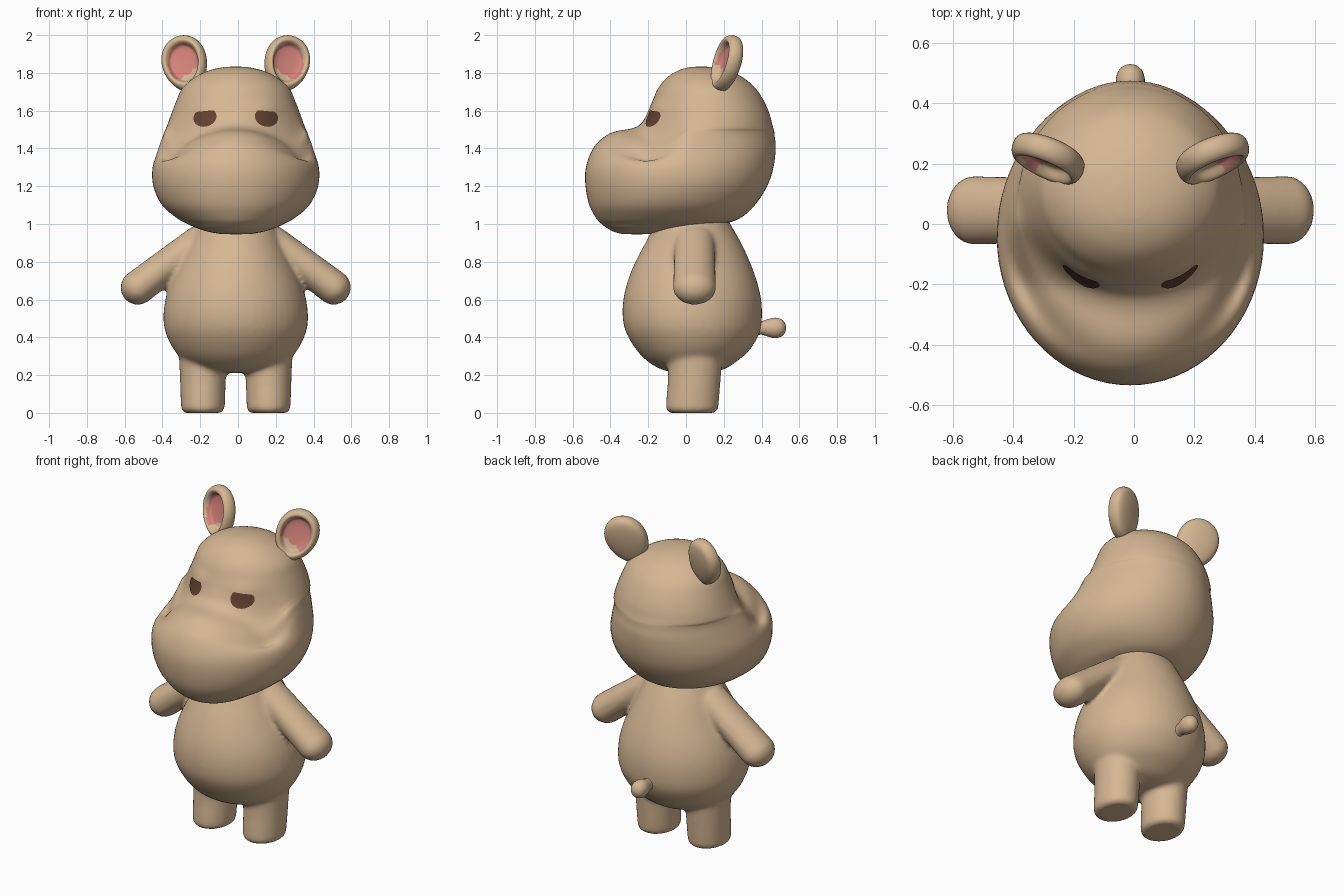
import bpy, bmesh, math
from mathutils import Vector, Matrix
from mathutils.bvhtree import BVHTree

if "Cube" in bpy.data.objects:
    bpy.data.objects.remove(bpy.data.objects["Cube"], do_unlink=True)

CENTRE_X = -0.012
SIDES = {"left": 1, "right": -1}


def material(name, colour):
    mat = bpy.data.materials.new(name)
    mat.use_nodes = True
    mat.diffuse_color = (*colour, 1)
    bsdf = mat.node_tree.nodes["Principled BSDF"]
    bsdf.inputs["Base Color"].default_value = (*colour, 1)
    bsdf.inputs["Roughness"].default_value = 0.8
    return mat


TAN = material("tan skin", (0.67, 0.475, 0.295))
PINK = material("pink inner ear", (0.67, 0.23, 0.2))
BROWN = material("dark brown eye", (0.125, 0.055, 0.03))


def finish(bm, name, *mats):
    mesh = bpy.data.meshes.new(name)
    for face in bm.faces:
        face.smooth = True
    bm.to_mesh(mesh)
    bm.free()
    obj = bpy.data.objects.new(name, mesh)
    for mat in mats:
        mesh.materials.append(mat)
    bpy.context.collection.objects.link(obj)
    return obj


def refine(rows, steps):
    """Smooth the rows of a profile with a Catmull-Rom spline."""
    pts = [rows[0], *rows, rows[-1]]
    out = []
    for a, b, c, d in zip(pts, pts[1:], pts[2:], pts[3:]):
        for i in range(steps):
            t = i / steps
            out.append([q + 0.5 * t * (r - p + t * (2*p - 5*q + 4*r - s + t * (3*(q - r) + s - p)))
                        for p, q, r, s in zip(a, b, c, d)])
    return out + [list(rows[-1])]


def skin_rings(bm, rings, start, end):
    """Join closed rings of points, with a pole at each end."""
    loops = [[bm.verts.new(p) for p in ring] for ring in rings]
    n = len(loops[0])
    first, last = bm.verts.new(start), bm.verts.new(end)
    faces = []
    for i in range(n):
        j = (i + 1) % n
        faces.append(bm.faces.new((first, loops[0][j], loops[0][i])))
        faces.append(bm.faces.new((last, loops[-1][i], loops[-1][j])))
        for a, b in zip(loops, loops[1:]):
            faces.append(bm.faces.new((a[i], a[j], b[j], b[i])))
    bmesh.ops.recalc_face_normals(bm, faces=faces)


def loft(bm, rows, x=CENTRE_X, bottom=0.0, top=0.0, n=48, steps=3):
    """Stack ovals given as (height, half width, front y, back y)."""
    rings = []
    rows = refine(rows, steps)
    for z, w, front, back in rows:
        mid, depth = (front + back) / 2, (back - front) / 2
        angles = [math.tau * i / n for i in range(n)]
        rings.append([(x + w * math.cos(a), mid + depth * math.sin(a), z) for a in angles])
    pole = lambda r, lift: (x, (r[2] + r[3]) / 2, r[0] + lift)
    skin_rings(bm, rings, pole(rows[0], -bottom), pole(rows[-1], top))


def capsule(bm, start, end, r_start, r_end, depth):
    """Round-ended limb in the xz plane, depth is its radius along y."""
    start, end = Vector(start), Vector(end)
    axis = (end - start).normalized()
    side = Vector((0, 1, 0))
    across = side.cross(axis)
    ball = bmesh.ops.create_uvsphere(bm, u_segments=32, v_segments=17, radius=1)
    for v in ball["verts"]:
        base, r = (end, r_end) if v.co.z > 0 else (start, r_start)
        p = v.co.copy()
        v.co = base + across * p.x * r + side * p.y * depth * r / r_end + axis * p.z * r


# Torso, legs and arms fused into one soft skin
torso_rows = [
    (0.212, 0.08, -0.06, 0.12), (0.23, 0.18, -0.13, 0.2), (0.27, 0.265, -0.2, 0.265),
    (0.33, 0.325, -0.26, 0.335), (0.42, 0.37, -0.315, 0.388), (0.5, 0.383, -0.335, 0.402),
    (0.6, 0.373, -0.332, 0.398), (0.7, 0.342, -0.308, 0.375), (0.8, 0.295, -0.268, 0.338),
    (0.9, 0.25, -0.215, 0.292), (1.0, 0.21, -0.165, 0.235), (1.06, 0.18, -0.13, 0.2)]
leg_rows = [
    (0, 0.095, -0.085, 0.15), (0.012, 0.11, -0.1, 0.165), (0.035, 0.116, -0.107, 0.172),
    (0.2, 0.122, -0.095, 0.185), (0.4, 0.13, -0.1, 0.2)]
bm = bmesh.new()
loft(bm, torso_rows)
for s in SIDES.values():
    loft(bm, leg_rows, x=CENTRE_X + s * 0.174)
    capsule(bm, (CENTRE_X + s * 0.2, 0.045, 0.905), (CENTRE_X + s * 0.518, 0.045, 0.664),
            0.085, 0.092, 0.115)
body = finish(bm, "body_with_arms_and_legs", TAN)
remesh = body.modifiers.new("fuse", "REMESH")
remesh.mode = "VOXEL"
remesh.voxel_size = 0.014
remesh.use_smooth_shade = True
soften = body.modifiers.new("soften", "SMOOTH")
soften.factor = 0.5
soften.iterations = 7

# Head with a broad muzzle
head_rows = [
    (0.947, 0.08, -0.34, -0.18), (0.96, 0.15, -0.385, -0.1), (0.98, 0.21, -0.42, 0.03),
    (1.0, 0.255, -0.447, 0.19), (1.03, 0.31, -0.475, 0.285), (1.1, 0.39, -0.512, 0.365),
    (1.2, 0.436, -0.532, 0.43), (1.3, 0.44, -0.53, 0.463), (1.4, 0.41, -0.492, 0.475),
    (1.46, 0.388, -0.435, 0.47), (1.49, 0.377, -0.375, 0.467), (1.505, 0.37, -0.29, 0.463),
    (1.53, 0.36, -0.24, 0.456), (1.58, 0.342, -0.208, 0.443), (1.65, 0.315, -0.178, 0.413),
    (1.72, 0.282, -0.147, 0.367), (1.78, 0.212, -0.095, 0.295), (1.815, 0.135, -0.035, 0.215),
    (1.831, 0.06, 0.02, 0.14)]
EYE_X, EYE_Z = 0.163, 1.565
bm = bmesh.new()
loft(bm, head_rows, bottom=0.002, top=0.003, n=72, steps=4)
for v in bm.verts:
    x, y, z = v.co.x - CENTRE_X, v.co.y, v.co.z
    if y < 0:
        # the muzzle top droops towards the cheeks
        droop = math.exp(-((z - 1.49) / 0.1) ** 2) * min(1, -y / 0.2)
        v.co.z -= 1.1 * x * x * droop
        # heavy upper lids
        lid = ((abs(x) - EYE_X) / 0.075) ** 2 + ((z - 1.62) / 0.04) ** 2
        v.co.y -= 0.012 * math.exp(-lid)
bm.normal_update()
surface = BVHTree.FromBMesh(bm)
finish(bm, "head", TAN)


# Sleepy eyes: thin plates that follow the face
def eye(name, s):
    bm = bmesh.new()
    rings, n = [], 32
    for k in (0.2, 0.4, 0.6, 0.8, 1):
        ring = []
        for i in range(n):
            a = math.tau * i / n
            u, v = 0.061 * math.cos(a), min(0.05 * math.sin(a), 0.033)
            ring.append((CENTRE_X + s * (EYE_X + k * u), EYE_Z + k * (v - 0.1 * u)))
        rings.append(ring)

    def on_face(x, z):
        hit, normal, _, _ = surface.ray_cast(Vector((x, -2, z)), Vector((0, 1, 0)))
        return bm.verts.new(hit + Vector((0, -0.006, 0)))

    loops = [[on_face(*p) for p in ring] for ring in rings]
    bm.faces.new(loops[0])
    for a, b in zip(loops, loops[1:]):
        for i in range(n):
            j = (i + 1) % n
            bm.faces.new((a[i], a[j], b[j], b[i]))
    bmesh.ops.recalc_face_normals(bm, faces=bm.faces)
    if sum(f.normal.y for f in bm.faces) > 0:
        bmesh.ops.reverse_faces(bm, faces=bm.faces)
    finish(bm, name, BROWN)


# Cupped ears, profile given as (radius, depth) from front centre to back
ear_profile = [
    (0.3, -0.004), (0.55, 0), (0.64, 0.008), (0.7, 0.026), (0.78, 0.039), (0.88, 0.036),
    (0.97, 0.02), (1, -0.005), (0.95, -0.028), (0.8, -0.043), (0.5, -0.053), (0.2, -0.057)]


def ear(name, s):
    n = 48
    facing = Vector((0.35, -0.9, 0.22)).normalized()
    up = Vector((0.27, 0.27, 0.92))
    up = (up - facing * up.dot(facing)).normalized()
    wide = up.cross(facing)
    centre = Vector((0.27, 0.215, 1.85))

    def place(u, v, w):
        p = centre + wide * u + up * v + facing * w
        return (CENTRE_X + s * p.x, p.y, p.z)

    rings = []
    for r, w in refine(ear_profile, 2):
        ring = []
        for i in range(n):
            a = math.tau * i / n
            taper = 1 + 0.1 * math.sin(a)
            ring.append(place(0.122 * r * taper * math.cos(a), 0.155 * r * math.sin(a), w))
        rings.append(ring)
    bm = bmesh.new()
    skin_rings(bm, rings, place(0, 0, -0.005), place(0, 0, -0.058))
    # pink hollow, except for its lowest part
    for f in bm.faces:
        p = f.calc_center_median()
        p = Vector((s * (p.x - CENTRE_X), p.y, p.z)) - centre
        u, v, w = p.dot(wide), p.dot(up), p.dot(facing)
        radius = math.hypot(u / 0.122, v / 0.155)
        if w > -0.012 and radius < 0.7 and v > -0.06 - 0.3 * u:
            f.material_index = 1
    finish(bm, name, TAN, PINK)


for side_name, s in SIDES.items():
    eye(side_name + "_eye", s)
    ear(side_name + "_ear", s)

# Stubby tail: a lathe along y that swells at the tip
bm = bmesh.new()
tail_rows = [(0.36, 0.04), (0.4, 0.036), (0.43, 0.045), (0.47, 0.054), (0.505, 0.046),
             (0.523, 0.027), (0.529, 0.01)]
rings = [[(CENTRE_X + 0.9 * r * math.cos(math.tau * i / 24), y, 0.45 + r * math.sin(math.tau * i / 24))
          for i in range(24)] for y, r in refine(tail_rows, 3)]
skin_rings(bm, rings, (CENTRE_X, 0.36, 0.45), (CENTRE_X, 0.53, 0.45))
finish(bm, "tail", TAN)
